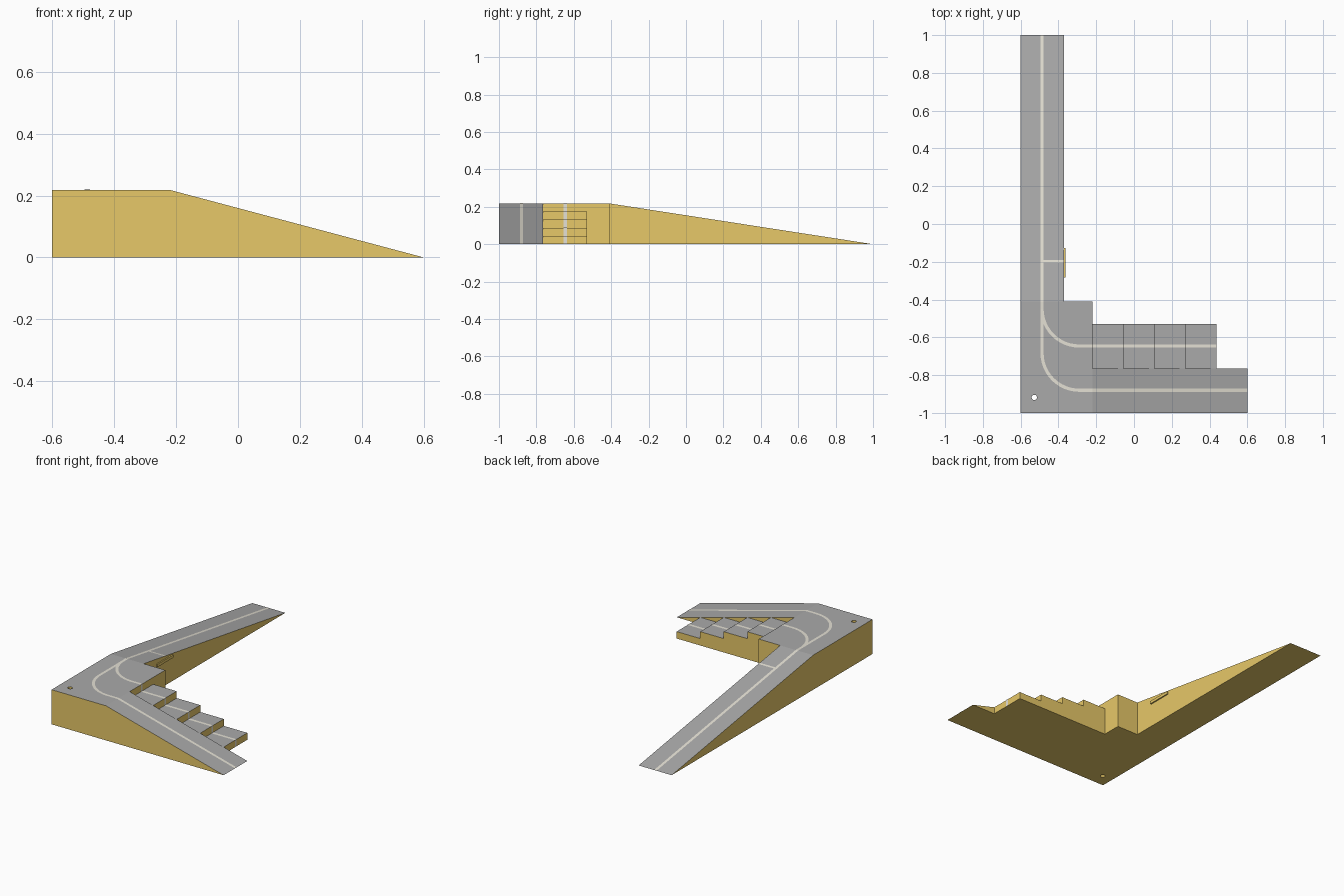
import bpy, bmesh, math
from mathutils import Vector

if "Cube" in bpy.data.objects:
    bpy.data.objects.remove(bpy.data.objects["Cube"])

H = 0.218                                   # deck height
X0, X1, X2, X3 = -0.60, -0.37, -0.22, 0.60  # outer side, ramp side, deck end, ramp toe
Y0, Y1, Y2, Y3, Y4 = -1.0, -0.765, -0.53, -0.41, 1.0
STEPS, TREAD = 4, 0.164
RISE = H / (STEPS + 1)
EPS = 0.001


def material(name, rgb):
    m = bpy.data.materials.new(name)
    m.diffuse_color = (*rgb, 1)
    m.use_nodes = True
    m.node_tree.nodes["Principled BSDF"].inputs["Base Color"].default_value = m.diffuse_color
    return m


YELLOW = material("yellow_sides", (0.80, 0.58, 0.14))
ROAD = material("grey_road", (0.40, 0.40, 0.40))
PAINT = material("cream_line", (0.78, 0.75, 0.66))


def finish(name, bm, mats):
    me = bpy.data.meshes.new(name)
    bm.to_mesh(me)
    bm.free()
    for m in mats:
        me.materials.append(m)
    ob = bpy.data.objects.new(name, me)
    bpy.context.collection.objects.link(ob)
    return ob


def prism(name, profile, sweep, road_top=True):
    """Extrude a flat outline; upward faces become road."""
    bm = bmesh.new()
    face = bm.faces.new([bm.verts.new(p) for p in profile])
    new = bmesh.ops.extrude_face_region(bm, geom=[face])["geom"]
    bmesh.ops.translate(bm, vec=sweep, verts=[v for v in new if isinstance(v, bmesh.types.BMVert)])
    bmesh.ops.recalc_face_normals(bm, faces=bm.faces)
    for f in bm.faces:
        f.normal_update()
        f.material_index = int(road_top and f.normal.z > 0.5)
    return finish(name, bm, [YELLOW, ROAD])


def stripe(name, pts, width=0.017):
    """Flat painted band following a path."""
    bm = bmesh.new()
    pts = [Vector(p) for p in pts]
    side, rows = Vector((0, 1, 0)), []
    for i, p in enumerate(pts):
        t = pts[min(i + 1, len(pts) - 1)] - pts[max(i - 1, 0)]
        t.z = 0
        if t.length > 1e-4:
            side = Vector((-t.y, t.x, 0)).normalized()
        rows.append([bm.verts.new(p + side * width / 2 * s) for s in (-1, 1)])
    for a, b in zip(rows, rows[1:]):
        bm.faces.new((a[0], b[0], b[1], a[1]))
    return finish(name, bm, [PAINT])


def ramp_z(y):
    return H * (Y4 - y) / (Y4 - Y3)


def bend(cx, cy, r):
    """Quarter turn from heading -y to heading +x."""
    return [(cx + r * math.cos(a), cy + r * math.sin(a), H + EPS)
            for a in (math.pi + math.pi / 2 * i / 12 for i in range(13))]


# Corner deck with a through hole
deck = prism("corner_deck", [(X0, Y0, 0), (X2, Y0, 0), (X2, Y3, 0), (X0, Y3, 0)], (0, 0, H))
bm = bmesh.new()
bmesh.ops.create_cone(bm, cap_ends=True, segments=24, radius1=0.014, radius2=0.014, depth=1)
cutter = finish("hole_cutter", bm, [YELLOW])
cutter.location = (-0.528, -0.918, 0.1)
cutter.hide_render = True
cutter.hide_set(True)
hole = deck.modifiers.new("hole", 'BOOLEAN')
hole.operation, hole.solver, hole.object = 'DIFFERENCE', 'EXACT', cutter

# Long back ramp and short front ramp
prism("long_ramp", [(X0, Y3, 0), (X0, Y4, 0), (X0, Y3, H)], (X1 - X0, 0, 0))
prism("front_ramp", [(X2, Y0, 0), (X3, Y0, 0), (X2, Y0, H)], (0, Y1 - Y0, 0))

# Staircase beside the front ramp
profile = [(X2, Y1, 0)]
for i in range(1, STEPS + 1):
    x = X2 + TREAD * (STEPS + 1 - i)
    profile += [(x, Y1, RISE * (i - 1)), (x, Y1, RISE * i)]
profile.append((X2, Y1, RISE * STEPS))
prism("stairs", profile, (0, Y2 - Y1, 0))

# Small ledge on the inner side of the long ramp
prism("side_ledge", [(X1, -0.283, 0.15), (X1 + 0.008, -0.283, 0.15),
                     (X1 + 0.008, -0.127, 0.15), (X1, -0.127, 0.15)], (0, 0, 0.018), road_top=False)

# Painted lines: down the ramp, and down the stairs
LX, R = -0.487, 0.197
stripe("ramp_line", [(LX, Y4, EPS), (LX, Y3, H + EPS)] + bend(LX + R, -0.88 + R, R)
       + [(X2, -0.88, H + EPS), (X3, -0.88, EPS)])

pts = [(LX, Y3, H + 2 * EPS)] + bend(LX + R, -0.646 + R, R)
for i in range(STEPS + 1):
    x, z = X2 + TREAD * i + EPS, H - RISE * i
    pts += [(x, -0.646, z + EPS), (x, -0.646, z - RISE + EPS)]
stripe("stair_line", pts)

# Cross line above the ledge
z = ramp_z(-0.198) + EPS
bar = stripe("cross_line", [(LX, -0.198, z), (X1, -0.198, z)], 0.014)
for v in bar.data.vertices:
    v.co.z = ramp_z(v.co.y) + EPS
